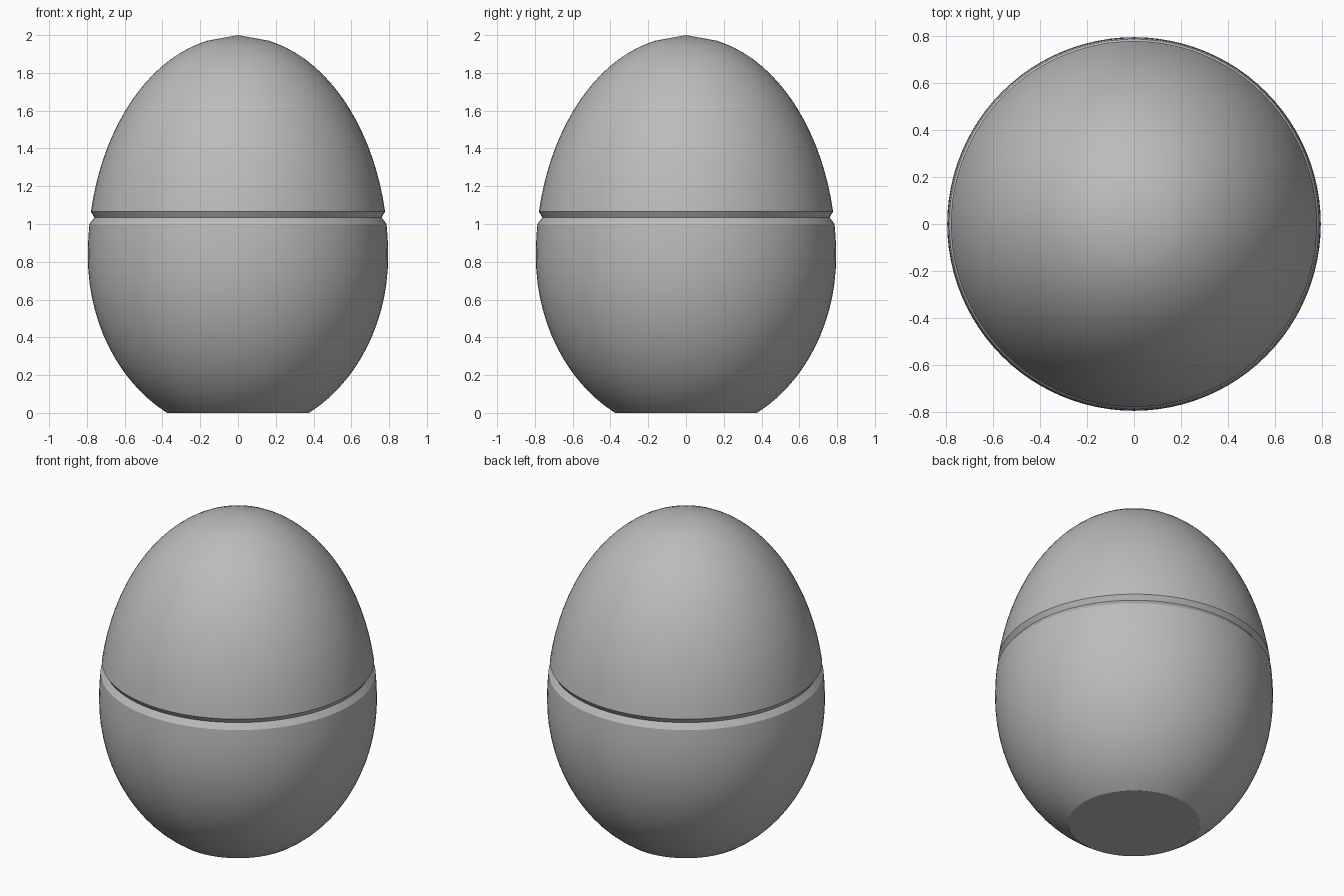
import bpy, bmesh, math

cube = bpy.data.objects.get("Cube")
if cube:
    bpy.data.objects.remove(cube)

# One plain grey for the whole shell
grey = bpy.data.materials.new("shell_grey")
grey.use_nodes = True
colour = (0.5, 0.5, 0.5, 1)
grey.diffuse_color = colour
grey.node_tree.nodes["Principled BSDF"].inputs["Base Color"].default_value = colour

WIDEST, WAIST = 0.795, 0.83


def egg_arc(z_start, z_end, half_height, steps):
    """Profile points on an elliptical arc around the widest level."""
    a, b = (math.asin((z - WAIST) / half_height) for z in (z_start, z_end))
    angles = [a + (b - a) * i / steps for i in range(steps + 1)]
    return [(WIDEST * math.cos(t), WAIST + half_height * math.sin(t)) for t in angles]


def lathe(name, profile, segments=96):
    """Spin a profile of (radius, z) points around the z axis."""
    bm = bmesh.new()
    verts = [bm.verts.new((r, 0, z)) for r, z in profile]
    edges = [bm.edges.new(pair) for pair in zip(verts, verts[1:])]
    bmesh.ops.spin(bm, geom=verts + edges, cent=(0, 0, 0), axis=(0, 0, 1),
                   angle=math.tau, steps=segments, use_duplicate=False)
    bmesh.ops.remove_doubles(bm, verts=bm.verts, dist=0.0005)
    bmesh.ops.recalc_face_normals(bm, faces=bm.faces)
    mesh = bpy.data.meshes.new(name)
    bm.to_mesh(mesh)
    bm.free()
    mesh.materials.append(grey)
    obj = bpy.data.objects.new(name, mesh)
    bpy.context.collection.objects.link(obj)
    bpy.ops.object.select_all(action="DESELECT")
    obj.select_set(True)
    bpy.context.view_layer.objects.active = obj
    bpy.ops.object.shade_smooth_by_angle(angle=math.radians(25))
    return obj


# Flat base, rounded lower shell, bevelled rim and seam groove
lower = [(0, 0)] + egg_arc(0, WAIST, 0.942, 14) + egg_arc(WAIST, 1.0, 1.165, 3)[1:]
seam = [(0.76, 1.035)]
# Upper shell closing in a shallow cone at the tip
upper = egg_arc(1.065, 1.97, 1.165, 18) + [(0, 2)]
lathe("egg_shell", lower + seam + upper)
